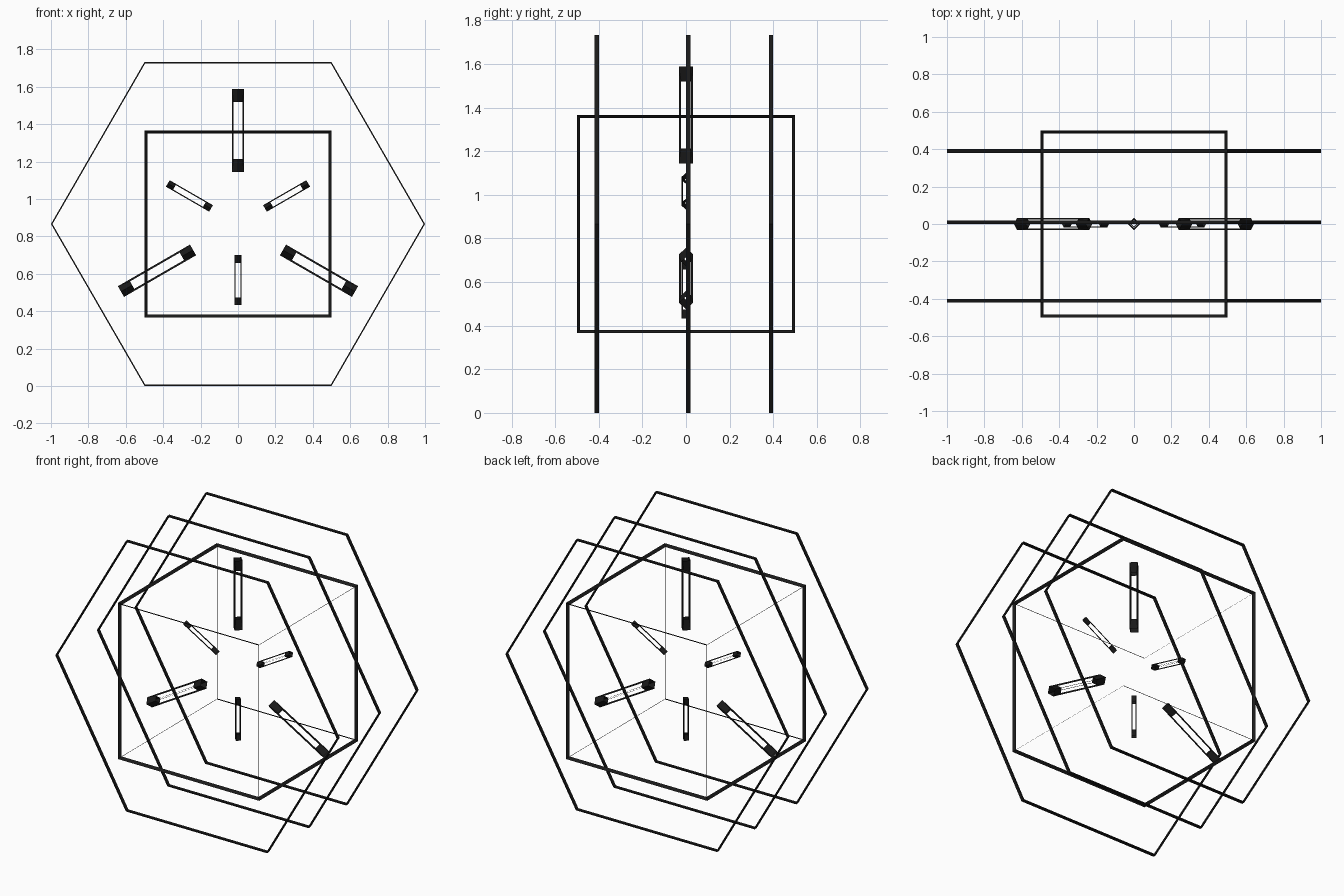
import bpy, bmesh, math
from mathutils import Matrix, Vector

if "Cube" in bpy.data.objects:
    bpy.data.objects.remove(bpy.data.objects["Cube"])

CZ = math.sqrt(3) / 2          # height of the common centre
black = bpy.data.materials.new("black")
black.diffuse_color = (0.01, 0.01, 0.01, 1)
black.use_nodes = True
black.node_tree.nodes["Principled BSDF"].inputs["Base Color"].default_value = black.diffuse_color


def finish(bm, name):
    me = bpy.data.meshes.new(name)
    bm.to_mesh(me)
    bm.free()
    me.materials.append(black)
    ob = bpy.data.objects.new(name, me)
    bpy.context.collection.objects.link(ob)


def ribbon_box(name, matrix, inner):
    """Open box whose edges are flat ribbons running towards its centre."""
    bm = bmesh.new()
    bmesh.ops.create_cube(bm, size=1)
    edges = [[v.co.copy() for v in e.verts] for e in bm.edges]
    bm.clear()
    for a, b in edges:
        bm.faces.new([bm.verts.new(matrix @ p) for p in (a, b, b * inner, a * inner)])
    bmesh.ops.remove_doubles(bm, verts=bm.verts, dist=1e-5)
    finish(bm, name)


def hexagon_ring(name, y, depth=0.02, width=0.008):
    bm = bmesh.new()
    section = [(1, -1), (1, 1), (0, 1), (0, -1)]
    loops = []
    for i in range(6):
        a = math.radians(60 * i)
        loops.append([bm.verts.new(((1 - width * (1 - s)) * math.cos(a), y + t * depth / 2,
                                    CZ + (1 - width * (1 - s)) * math.sin(a)))
                      for s, t in section])
    for i in range(6):
        p, q = loops[i], loops[(i + 1) % 6]
        for j in range(4):
            k = (j + 1) % 4
            bm.faces.new((p[j], p[k], q[k], q[j]))
    bmesh.ops.recalc_face_normals(bm, faces=bm.faces)
    finish(bm, name)


def bar(name, degrees, radius, length, diagonal):
    a = math.radians(degrees)
    side = diagonal / math.sqrt(2)
    m = (Matrix.Translation((radius * math.cos(a), 0, CZ + radius * math.sin(a)))
         @ Matrix.Rotation(math.pi / 2 - a, 4, 'Y')
         @ Matrix.Rotation(math.pi / 4, 4, 'Z')
         @ Matrix.Diagonal((side, side, length, 1)))
    ribbon_box(name, m, 0.69)


# central cube frame
ribbon_box("cube_frame", Matrix.Translation((0, 0, CZ)), 0.97)

# three hexagon outlines, front to back
for n, y in (("front", -0.41), ("middle", 0.01), ("back", 0.39)):
    hexagon_ring(n + "_hexagon", y)

# alternating long and short radial bars
for i in range(3):
    bar(f"long_bar_{i + 1}", 90 + 120 * i, 0.5, 0.445, 0.066)
    bar(f"short_bar_{i + 1}", 30 + 120 * i, 0.3, 0.267, 0.04)
